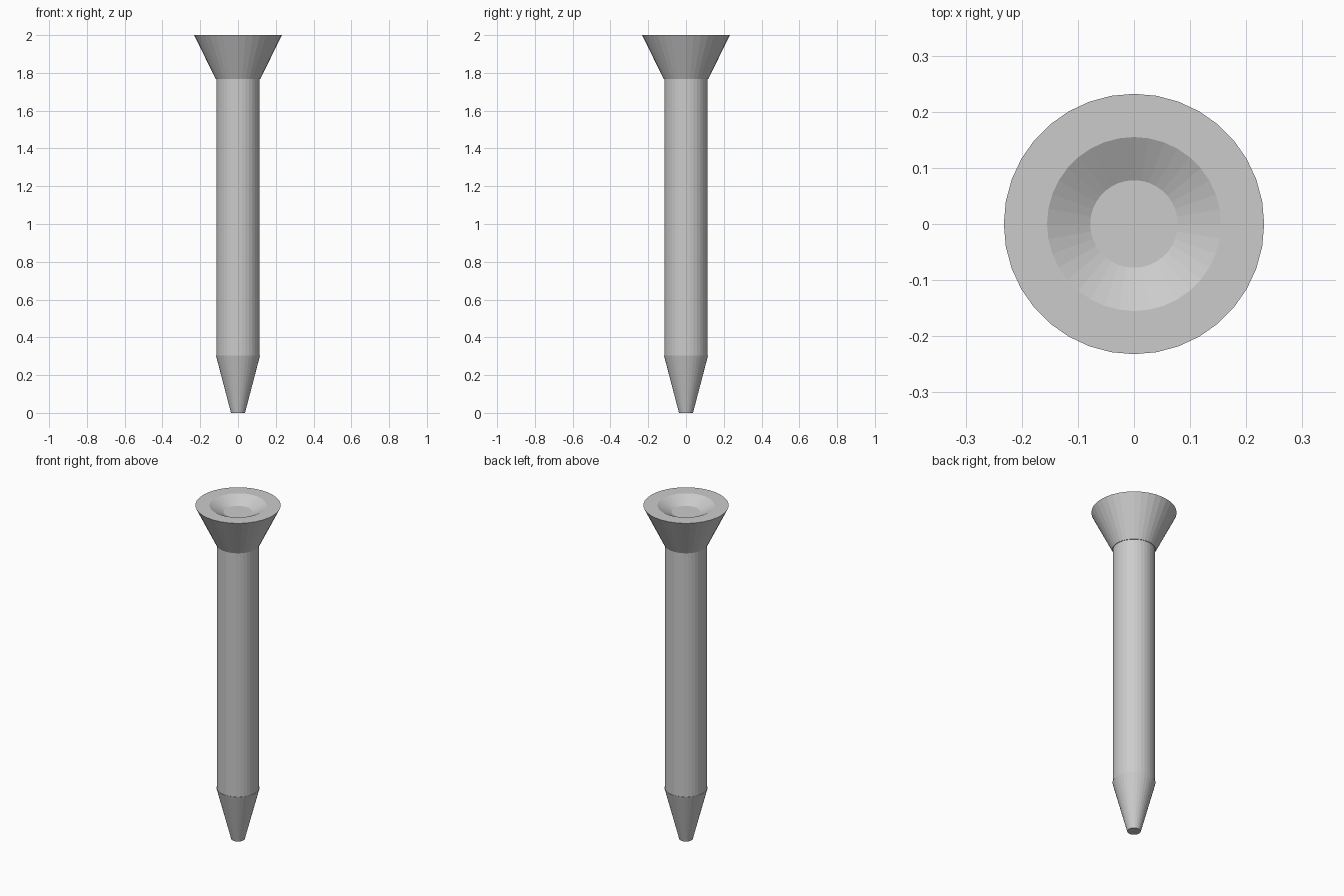
import bpy
import bmesh
from math import radians
from mathutils import Matrix, Vector

SIDES = 36

if "Cube" in bpy.data.objects:
    bpy.data.objects.remove(bpy.data.objects["Cube"])

steel = bpy.data.materials.new("grey_steel")
steel.use_nodes = True
colour = (0.6, 0.6, 0.6, 1)
steel.diffuse_color = colour
steel.node_tree.nodes["Principled BSDF"].inputs["Base Color"].default_value = colour


def lathe(name, profile):
    """Spin a (radius, height) profile round z and cap both ends."""
    bm = bmesh.new()
    rings = []
    for radius, z in profile:
        ring = [bm.verts.new(Matrix.Rotation(radians(360 * i / SIDES), 3, "Z")
                             @ Vector((radius, 0, z))) for i in range(SIDES)]
        rings.append(ring)
    for low, high in zip(rings, rings[1:]):
        for i in range(SIDES):
            j = (i + 1) % SIDES
            bm.faces.new((low[i], low[j], high[j], high[i]))
    bm.faces.new(rings[0][::-1])
    bm.faces.new(rings[-1])
    bmesh.ops.recalc_face_normals(bm, faces=bm.faces)
    mesh = bpy.data.meshes.new(name)
    bm.to_mesh(mesh)
    bm.free()
    mesh.materials.append(steel)
    obj = bpy.data.objects.new(name, mesh)
    bpy.context.collection.objects.link(obj)
    return obj


# Blunt tapered point
lathe("tip", [(0.037, 0), (0.117, 0.305)])

# Long straight shank
lathe("shank", [(0.115, 0.305), (0.115, 1.767)])

# Flared head with a shallow conical dish in its flat top
lathe("head", [(0.118, 1.767), (0.232, 2.0), (0.155, 2.0), (0.078, 1.96)])
